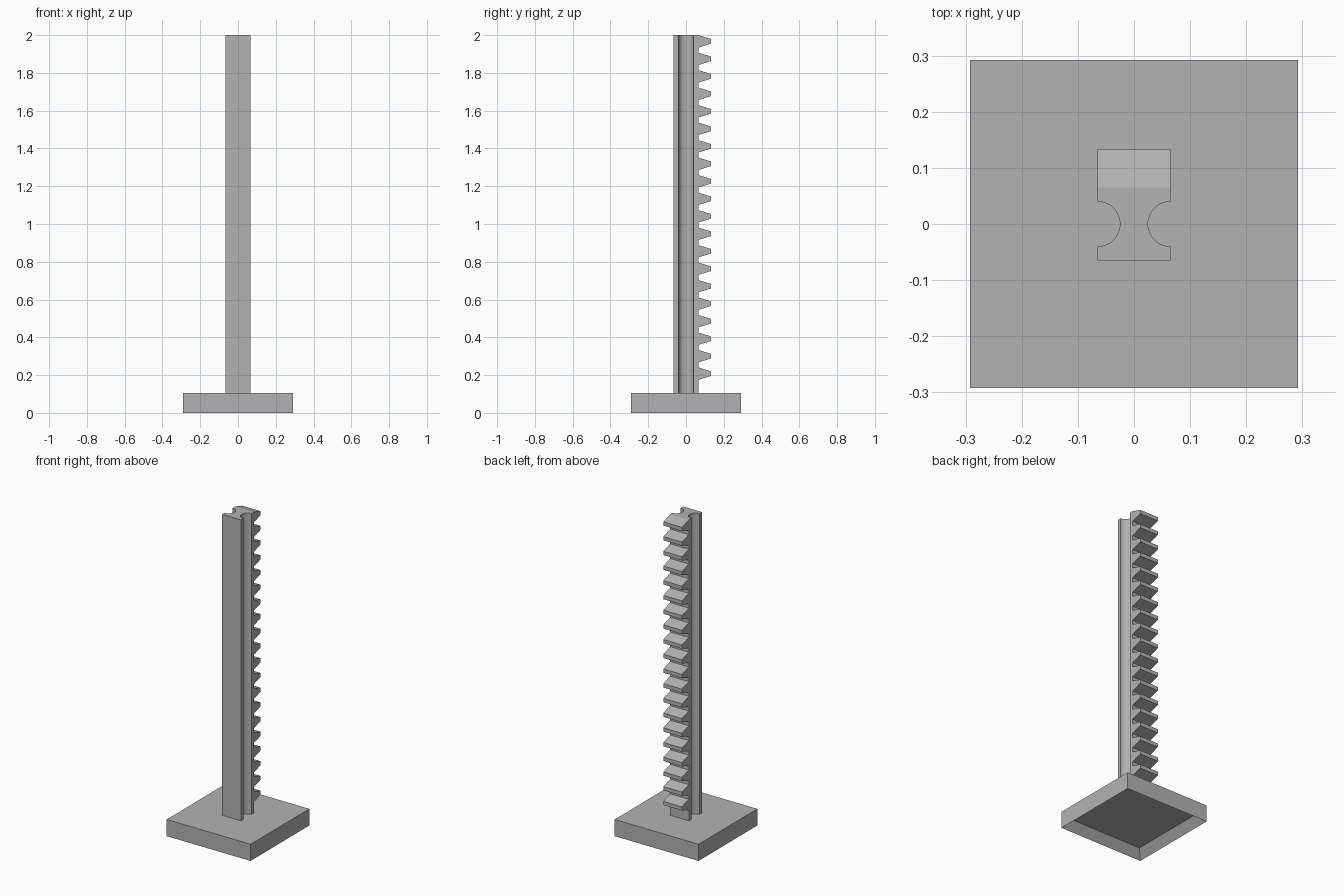
import bpy, bmesh
from math import cos, sin, pi
from mathutils import Vector

if "Cube" in bpy.data.objects:
    bpy.data.objects.remove(bpy.data.objects["Cube"], do_unlink=True)

BASE, BASE_H = 0.292, 0.105      # half width and height of the foot
HALF, GROOVE = 0.065, 0.04       # half width of the column, groove radius
TEETH, PITCH = 20, 0.0926
TOP, TIP = 2.0, 0.133

grey = bpy.data.materials.new("plain grey")
grey.use_nodes = True
colour = (0.45, 0.45, 0.45, 1)
grey.diffuse_color = colour
grey.node_tree.nodes["Principled BSDF"].inputs["Base Color"].default_value = colour


def add_object(name, bm):
    bmesh.ops.recalc_face_normals(bm, faces=bm.faces)
    mesh = bpy.data.meshes.new(name)
    bm.to_mesh(mesh)
    bm.free()
    mesh.materials.append(grey)
    obj = bpy.data.objects.new(name, mesh)
    bpy.context.collection.objects.link(obj)
    return obj


def prism(name, outline, direction):
    """Extrude a closed outline along a direction."""
    bm = bmesh.new()
    face = bm.faces.new([bm.verts.new(p) for p in outline])
    result = bmesh.ops.extrude_face_region(bm, geom=[face], use_keep_orig=True)
    moved = [v for v in result["geom"] if isinstance(v, bmesh.types.BMVert)]
    bmesh.ops.translate(bm, verts=moved, vec=direction)
    return add_object(name, bm)


# Square foot, hollowed from below
bm = bmesh.new()
bmesh.ops.create_cube(bm, size=1)
for v in bm.verts:
    v.co = Vector((v.co.x * 2 * BASE, v.co.y * 2 * BASE, (v.co.z + 0.5) * BASE_H))
bottom = min(bm.faces, key=lambda f: f.calc_center_median().z)
bmesh.ops.inset_region(bm, faces=[bottom], thickness=0.058)
bmesh.ops.translate(bm, verts=bottom.verts, vec=(0, 0, 0.052))
add_object("foot", bm)

# Column with a round groove down each side
steps = 24
side = [(HALF, -HALF)]
for i in range(steps + 1):
    a = -pi / 2 - pi * i / steps
    side.append((HALF + GROOVE * cos(a), GROOVE * sin(a)))
side.append((HALF, HALF))
outline = side + [(-x, y) for x, y in reversed(side)]
column = prism("grooved_column", [(x, y, BASE_H) for x, y in outline],
               (0, 0, TOP - BASE_H))
bpy.ops.object.select_all(action="DESELECT")
column.select_set(True)
bpy.context.view_layer.objects.active = column
bpy.ops.object.shade_smooth_by_angle()

# Row of tapered rack teeth on the back
root, tip = 0.033, 0.012
middle = TOP - root
tooth = [(HALF, root), (TIP, tip), (TIP, -tip), (HALF, -root)]
teeth = prism("rack_teeth", [(-HALF, y, middle + z) for y, z in tooth],
              (2 * HALF, 0, 0))
array = teeth.modifiers.new("repeat", "ARRAY")
array.count = TEETH
array.use_relative_offset = False
array.use_constant_offset = True
array.constant_offset_displace = (0, 0, -PITCH)
